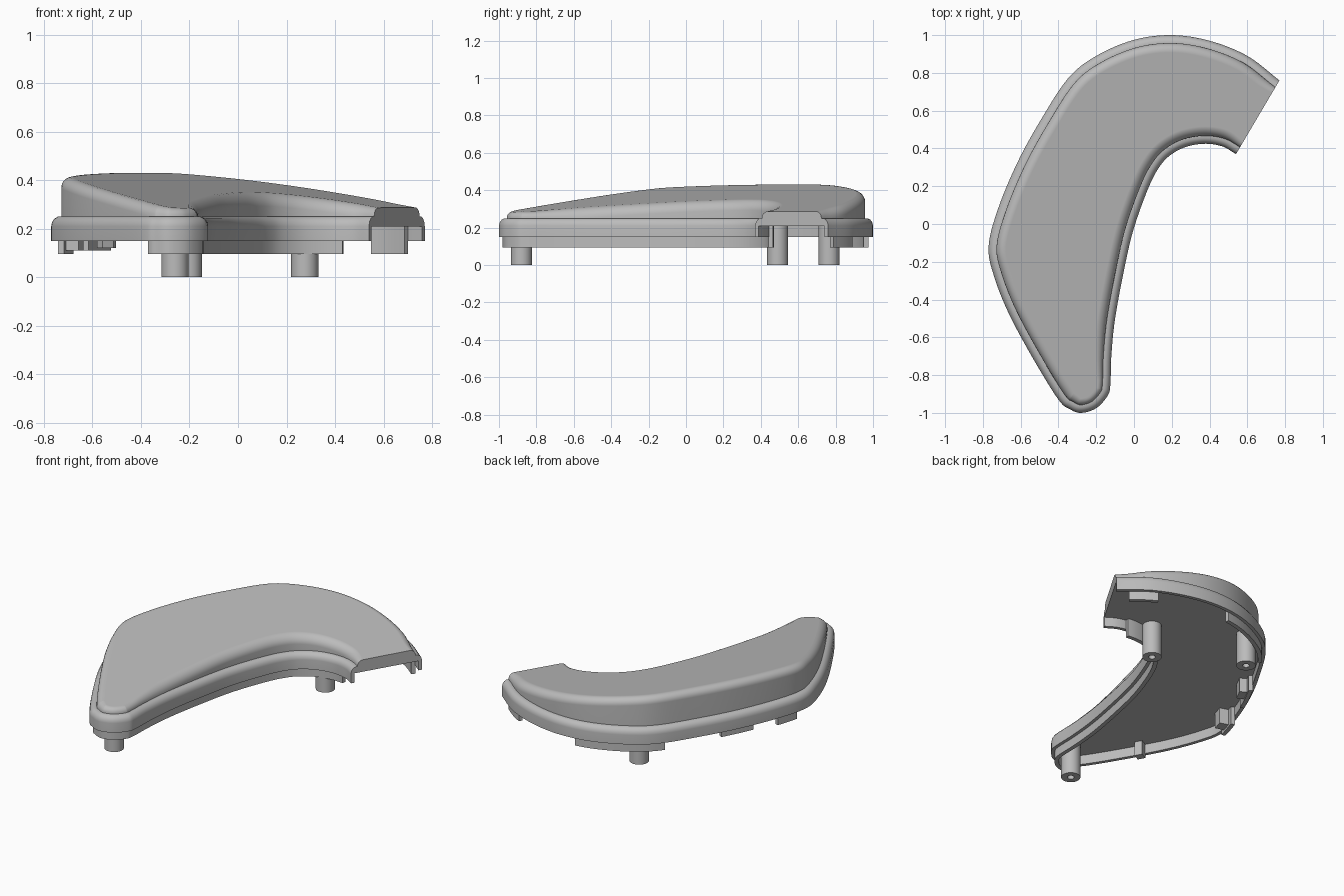
import bpy, bmesh, math
from mathutils import Vector

cube = bpy.data.objects.get("Cube")
if cube:
    bpy.data.objects.remove(cube)

grey = bpy.data.materials.new("plain grey")
grey.use_nodes = True
GREY = (0.5, 0.5, 0.5, 1)
grey.diffuse_color = GREY
grey.node_tree.nodes["Principled BSDF"].inputs["Base Color"].default_value = GREY

# Crescent outline, counter-clockwise from the outer corner of the cut end
CTRL = [Vector(p) for p in (
    (.77, .76), (.6, .89), (.4, .97), (.2, 1), (0, .975), (-.2, .89), (-.35, .77),
    (-.5, .54), (-.62, .32), (-.72, .08), (-.77, -.12), (-.74, -.28), (-.66, -.48),
    (-.53, -.72), (-.4, -.93), (-.34, -.98), (-.28, -1), (-.2, -.975), (-.14, -.91),
    (-.125, -.85), (-.12, -.7), (-.1, -.5), (-.05, -.23), (0, -.02), (.08, .2),
    (.14, .31), (.2, .37), (.28, .41), (.38, .425), (.47, .41), (.54, .37))]
SUB = 6


def spline(pts):
    """Smooth path through all control points."""
    out = []
    for i in range(len(pts) - 1):
        b, c = pts[i], pts[i + 1]
        a = pts[i - 1] if i else b * 2 - c
        d = pts[i + 2] if i + 2 < len(pts) else c * 2 - b
        for s in range(SUB):
            t = s / SUB
            out.append(b + ((c - a) * t + (a * 2 - b * 5 + c * 4 - d) * t ** 2
                            + (b * 3 - a - c * 3 + d) * t ** 3) / 2)
    return out + [pts[-1]]


path = spline(CTRL)
cut = (path[-1] - path[0]).normalized()
normals = [cut]
for before, after in zip(path, path[2:]):
    t = (after - before).normalized()
    normals.append(Vector((-t.y, t.x)))
normals.append(-cut)


def inset(i, distance):
    return path[i] + normals[i] * distance


def top_height(p):
    """Tilted plane that rises toward the outer side."""
    return .29 + .163 * max(-.03, -.85 * (p.x + .28) + .53 * (p.y + .9))


def finish(bm, name, smooth=True):
    bmesh.ops.recalc_face_normals(bm, faces=bm.faces)
    mesh = bpy.data.meshes.new(name)
    bm.to_mesh(mesh)
    bm.free()
    mesh.materials.append(grey)
    obj = bpy.data.objects.new(name, mesh)
    bpy.context.collection.objects.link(obj)
    if smooth:
        bpy.ops.object.select_all(action='DESELECT')
        obj.select_set(True)
        bpy.context.view_layer.objects.active = obj
        bpy.ops.object.shade_smooth_by_angle(angle=math.radians(35))
        mod = obj.modifiers.new("even shading", 'WEIGHTED_NORMAL')
        mod.keep_sharp = True
    return obj


# Cover shell: cavity, rounded flange, wall and rounded sloping top
bm = bmesh.new()
count = len(path)
rings = []


def add_ring(point):
    rings.append([bm.verts.new(point(i)) for i in range(count)])


for d, z in ((.022, .21), (.022, .15), (0, .15), (0, .21), (.004, .228),
             (.014, .242), (.028, .25), (.042, .25)):
    add_ring(lambda i: (*inset(i, d), z))
STEPS = 6
for k in range(STEPS + 1):
    a = math.pi / 2 * k / STEPS

    def edge_point(i):
        r = min(.05, top_height(inset(i, .042)) - .252)
        p = inset(i, .042 + r * (1 - math.cos(a)))
        return (*p, top_height(p) - r * (1 - math.sin(a)))
    add_ring(edge_point)
for n, (lower, upper) in enumerate(zip(rings, rings[1:])):
    for i in range(count - 1):
        bm.faces.new((lower[i], lower[i + 1], upper[i + 1], upper[i]))
    if n >= 3 and n != 6:
        bm.faces.new((lower[-1], lower[0], upper[0], upper[-1]))
for side in (0, -1):
    bm.faces.new([ring[side] for ring in rings[:4]])
bm.faces.new(rings[0])
bm.faces.new(rings[-1])
finish(bm, "cover_shell")


# Locating lips and clips that follow the inside of the rim
def rim_strip(name, start, end, bottom, near=.02, far=.045):
    strip = bmesh.new()
    sections = []
    for i in range(round(start * SUB), round(end * SUB) + 1):
        a, b = inset(i, near), inset(i, far)
        sections.append([strip.verts.new((p.x, p.y, z)) for p, z in
                         ((a, bottom), (b, bottom), (b, .212), (a, .212))])
    for s, e in zip(sections, sections[1:]):
        for j in range(4):
            k = (j + 1) % 4
            strip.faces.new((s[j], s[k], e[k], e[j]))
    strip.faces.new(sections[0])
    strip.faces.new(sections[-1])
    finish(strip, name)


rim_strip("end_lip", .33, 1.2, .095)
rim_strip("back_lip", 3.5, 6.2, .095)
rim_strip("inner_lip", 14.2, 28.5, .095)
rim_strip("upper_clip", 7.5, 8.33, .11)
rim_strip("lower_clip", 9, 9.67, .095)
rim_strip("lower_clip_block", 9.17, 9.5, .11, .04, .1)
rim_strip("upper_clip_block", 7.67, 8, .12, .04, .09)
rim_strip("side_rib", 12.5, 12.67, .12, .02, .07)
rim_strip("inner_post_bracket", 26.83, 27.17, .12, .03, .08)


# Hollow screw posts
def post(name, x, y):
    bm = bmesh.new()
    sides = 32
    loops = []
    for r, z in ((.056, .212), (.056, 0), (.02, 0), (.02, .1)):
        loops.append([bm.verts.new((x + r * math.cos(math.tau * i / sides),
                                    y + r * math.sin(math.tau * i / sides), z))
                      for i in range(sides)])
    for a, b in zip(loops, loops[1:]):
        for i in range(sides):
            j = (i + 1) % sides
            bm.faces.new((a[i], a[j], b[j], b[i]))
    bm.faces.new(loops[0])
    bm.faces.new(loops[-1])
    finish(bm, name)


post("tip_post", -.26, -.88)
post("back_post", -.205, .765)
post("inner_post", .275, .49)
